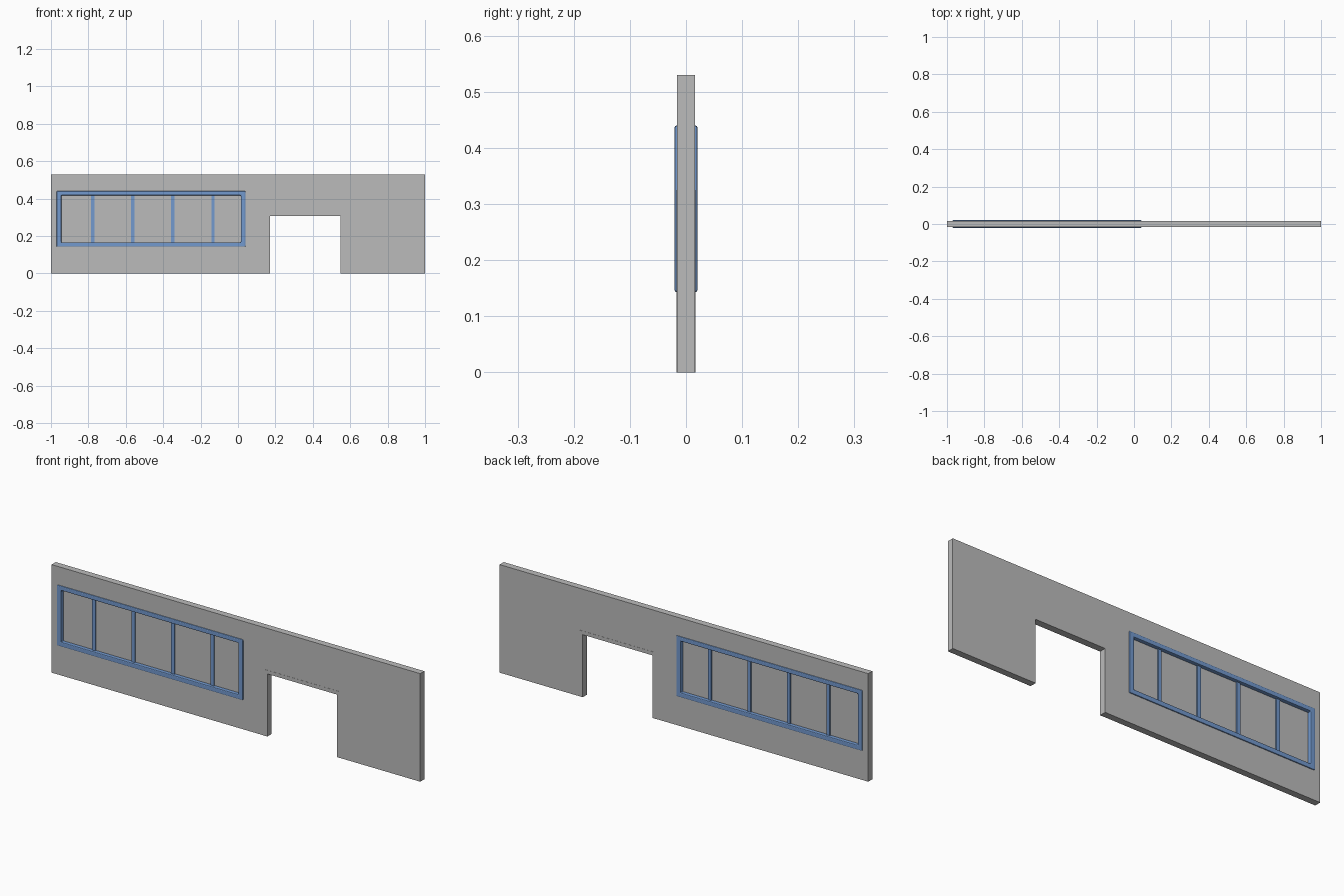
import bpy, bmesh
from math import radians
from mathutils import Matrix

cube = bpy.data.objects.get("Cube")
if cube:
    bpy.data.objects.remove(cube, do_unlink=True)


def material(name, rgb):
    m = bpy.data.materials.new(name)
    m.use_nodes = True
    m.diffuse_color = (*rgb, 1)
    m.node_tree.nodes["Principled BSDF"].inputs["Base Color"].default_value = (*rgb, 1)
    return m


grey = material("plaster_grey", (0.5, 0.5, 0.5))
blue = material("frame_blue", (0.17, 0.32, 0.62))


def rect(x0, x1, z0, z1):
    return [(x0, z0), (x1, z0), (x1, z1), (x0, z1)]


def slab(name, outlines, depth, mat, bevel=0):
    """Upright plate of the given depth; inner outlines become holes."""
    curve = bpy.data.curves.new(name, "CURVE")
    curve.dimensions = "2D"
    curve.fill_mode = "BOTH"
    curve.extrude = depth / 2
    for pts in outlines:
        spline = curve.splines.new("POLY")
        spline.points.add(len(pts) - 1)
        for p, (x, z) in zip(spline.points, pts):
            p.co = (x, z, 0, 1)
        spline.use_cyclic_u = True
    temp = bpy.data.objects.new(name + "_outline", curve)
    bpy.context.collection.objects.link(temp)
    bpy.context.view_layer.update()
    graph = bpy.context.evaluated_depsgraph_get()
    mesh = bpy.data.meshes.new_from_object(temp.evaluated_get(graph))
    bpy.data.objects.remove(temp, do_unlink=True)
    bpy.data.curves.remove(curve)

    # weld the caps to the sides and stand the plate upright
    bm = bmesh.new()
    bm.from_mesh(mesh)
    bmesh.ops.remove_doubles(bm, verts=bm.verts, dist=1e-5)
    bm.transform(Matrix.Rotation(radians(90), 4, "X"))
    bmesh.ops.recalc_face_normals(bm, faces=bm.faces)
    for f in bm.faces:
        f.smooth = False
    bm.to_mesh(mesh)
    bm.free()
    mesh.name = name
    mesh.materials.clear()
    mesh.materials.append(mat)
    obj = bpy.data.objects.new(name, mesh)
    bpy.context.collection.objects.link(obj)
    if bevel:
        mod = obj.modifiers.new("soft_edges", "BEVEL")
        mod.width = bevel
        mod.segments = 2
        mod.limit_method = "ANGLE"
    return obj


def arch(x0, x1, top, t):
    """Door surround outline: two jambs and a head of thickness t."""
    return [(x0, 0), (x0 + t, 0), (x0 + t, top - t), (x1 - t, top - t),
            (x1 - t, 0), (x1, 0), (x1, top), (x0, top)]


# wall with a doorway notch and a window opening
wall_outline = [(-1, 0), (0.16, 0), (0.16, 0.315), (0.56, 0.315),
                (0.56, 0), (1, 0), (1, 0.53), (-1, 0.53)]
slab("wall", [wall_outline, rect(-0.955, 0.028, 0.155, 0.43)], 0.032, grey)

# doorway lining, barely proud of the wall
slab("door_lining", [arch(0.153, 0.567, 0.325, 0.018)], 0.0335, grey)

# window: outer frame, mullions and pane
slab("window_frame", [rect(-0.97, 0.04, 0.143, 0.44),
                      rect(-0.945, 0.015, 0.166, 0.418)], 0.041, blue, 0.004)
for i in range(4):
    x = -0.777 + i * 0.2145
    slab(f"window_mullion_{i + 1}", [rect(x - 0.009, x + 0.009, 0.16, 0.424)], 0.018, blue)
slab("window_pane", [rect(-0.95, 0.02, 0.16, 0.424)], 0.006, grey)
